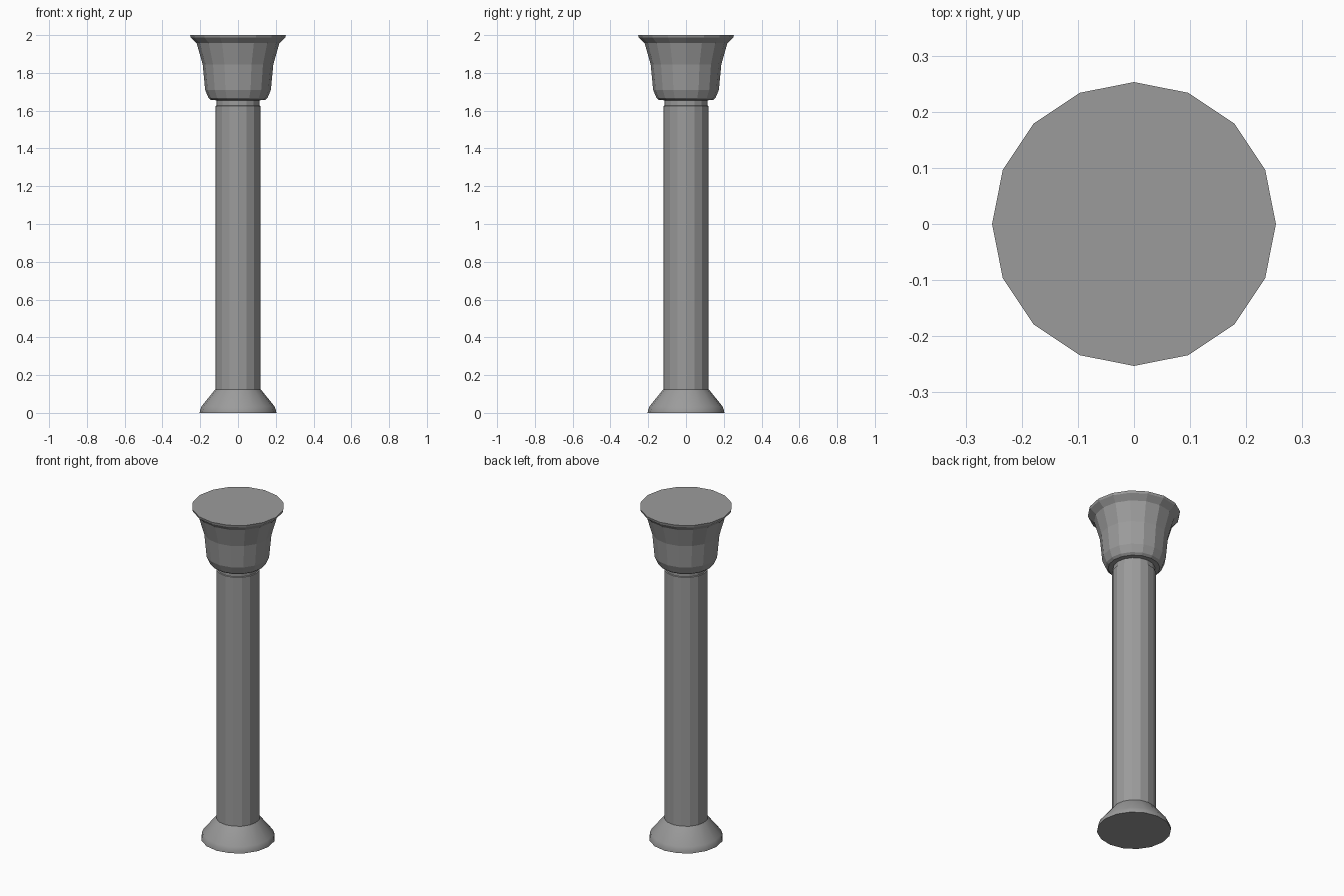
import bpy, bmesh
from math import cos, sin, tau

if "Cube" in bpy.data.objects:
    bpy.data.objects.remove(bpy.data.objects["Cube"])

SIDES = 16
stone = bpy.data.materials.new("dark_grey")
stone.diffuse_color = (0.33, 0.33, 0.33, 1)
stone.use_nodes = True
stone.node_tree.nodes["Principled BSDF"].inputs["Base Color"].default_value = stone.diffuse_color


def lathe(name, profile, cap_bottom=False, cap_top=False, smooth=False):
    """Spin (radius, height) points around z into a faceted part."""
    bm = bmesh.new()
    rings = [[bm.verts.new((r * cos(tau * i / SIDES), r * sin(tau * i / SIDES), z))
              for i in range(SIDES)] for r, z in profile]
    for low, high in zip(rings, rings[1:]):
        for i in range(SIDES):
            j = (i + 1) % SIDES
            f = bm.faces.new((low[i], low[j], high[j], high[i]))
            f.smooth = smooth
    if cap_bottom:
        bm.faces.new(rings[0][::-1])
    if cap_top:
        bm.faces.new(rings[-1])
    mesh = bpy.data.meshes.new(name)
    bm.to_mesh(mesh)
    bm.free()
    mesh.materials.append(stone)
    obj = bpy.data.objects.new(name, mesh)
    bpy.context.collection.objects.link(obj)
    return obj


# Flared foot, softly shaded
lathe("base", [(0.203, 0), (0.201, 0.015), (0.193, 0.035), (0.12, 0.125)],
      cap_bottom=True, smooth=True)

# Straight shaft with a small recessed neck
lathe("shaft", [(0.12, 0.125), (0.12, 1.625), (0.115, 1.627), (0.115, 1.655)])

# Bell-shaped capital with a flared lip
lathe("capital", [(0.115, 1.655), (0.142, 1.656), (0.156, 1.667), (0.174, 1.71),
                  (0.187, 1.845), (0.219, 1.957), (0.25, 1.987), (0.253, 2.0)],
      cap_top=True)
